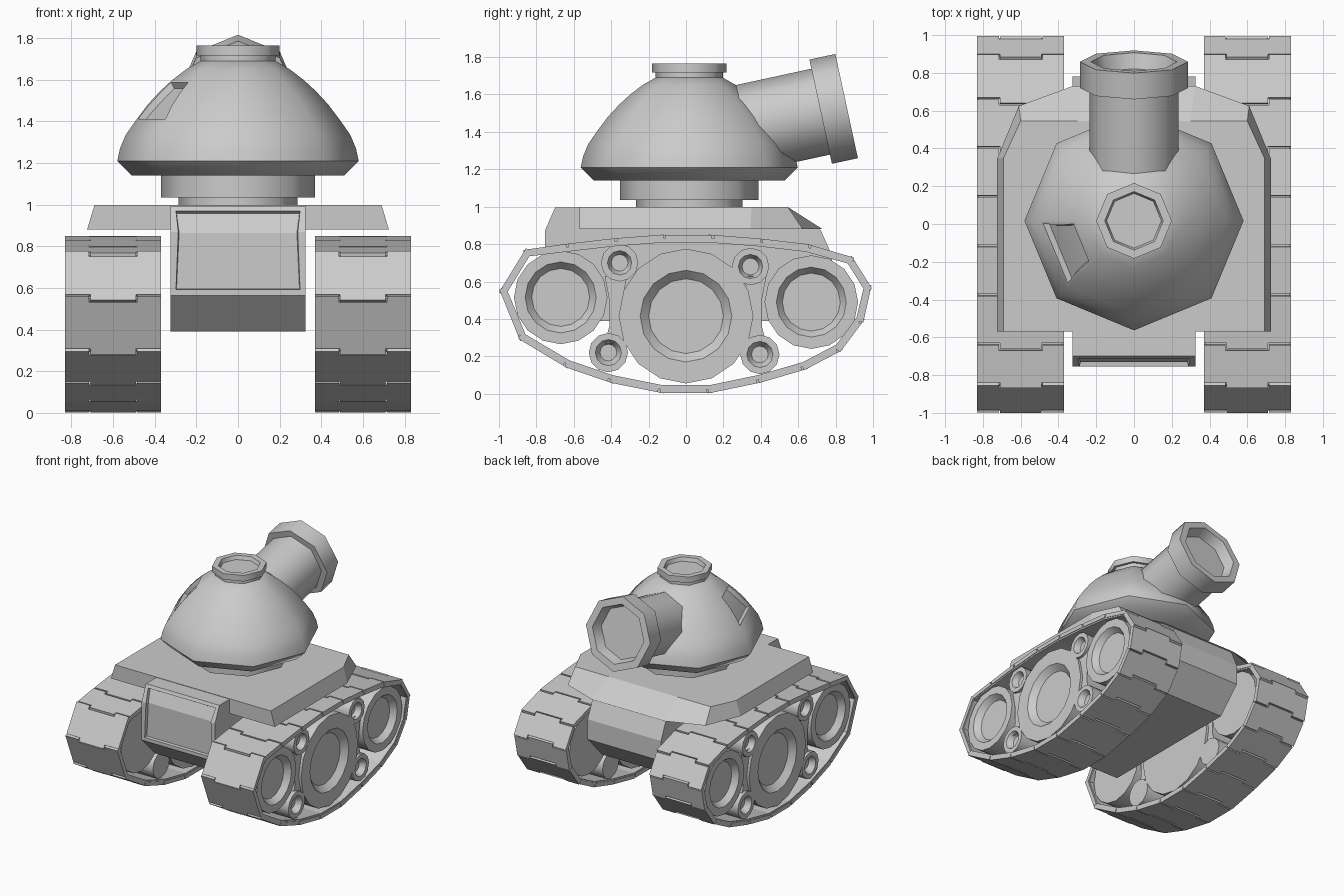
import bpy, bmesh
from math import sin, cos, pi, radians
from mathutils import Matrix, Vector

if "Cube" in bpy.data.objects:
    bpy.data.objects.remove(bpy.data.objects["Cube"])


def add_loft(bm, rings, closed=False):
    """Skin a list of matching rings; cap the ends unless it is a closed loop."""
    vs = [[bm.verts.new(p) for p in r] for r in rings]
    n = len(vs[0])
    pairs = list(zip(vs, vs[1:])) + ([(vs[-1], vs[0])] if closed else [])
    for a, b in pairs:
        for i in range(n):
            j = (i + 1) % n
            bm.faces.new((a[i], a[j], b[j], b[i]))
    if not closed:
        bm.faces.new(vs[0][::-1])
        bm.faces.new(vs[-1])


def finish(name, bm, smooth=0, mirror=False):
    bmesh.ops.recalc_face_normals(bm, faces=bm.faces[:])
    if smooth:
        for f in bm.faces:
            f.smooth = True
        for e in bm.edges:
            e.smooth = e.calc_face_angle(0) < radians(smooth)
    me = bpy.data.meshes.new(name)
    bm.to_mesh(me)
    bm.free()
    ob = bpy.data.objects.new(name, me)
    bpy.context.collection.objects.link(ob)
    if mirror:
        ob.modifiers.new("Mirror", 'MIRROR')
    return ob


def lathe_rings(profile, n, mat):
    return [[mat @ Vector((r * cos(2 * pi * i / n), r * sin(2 * pi * i / n), h))
             for i in range(n)] for r, h in profile]


def lathe(name, profile, n, mat, smooth=50):
    bm = bmesh.new()
    add_loft(bm, lathe_rings(profile, n, mat))
    return finish(name, bm, smooth)


# Track: interlocking links around a loop of joints (y, z)
joints = [(.99, .57), (.89, .73), (.65, .80), (.39, .83), (.13, .85), (-.13, .85),
          (-.39, .83), (-.65, .80), (-.86, .77), (-.995, .55), (-.89, .29), (-.64, .14),
          (-.40, .058), (-.13, .004), (.13, .004), (.40, .06), (.64, .13), (.83, .23),
          (.95, .39)]
P = [Vector((0, y, z)) for y, z in joints]
N = len(P)
XC, HW, TW, G, S = .60, .23, .115, .006, .015
T = [(P[(i + 1) % N] - P[i]).normalized() for i in range(N)]
INW = [Vector((0, -t.z, t.y)) for t in T]

bm = bmesh.new()
for i in range(N):
    L = (P[(i + 1) % N] - P[i]).length
    half = [(TW, S + G), (TW, G - S), (HW, G - S), (HW, L - S - G),
            (TW - G, L - S - G), (TW - G, L + S - G)]
    outline = half + [(-x, s) for x, s in reversed(half)]
    ring = [P[i] + T[i] * s + Vector((XC + x, 0, 0)) for x, s in outline]
    add_loft(bm, [ring, [p + INW[i] * .03 for p in ring]])
finish("track_links", bm, mirror=True)

# Thin belt joining the links from inside
bm = bmesh.new()
rings = []
for i in range(N):
    m = (INW[i] + INW[i - 1]).normalized()
    rings.append([P[i] + m * d + Vector((XC + x, 0, 0))
                  for x, d in ((-.225, .018), (.225, .018), (.225, .042), (-.225, .042))])
add_loft(bm, rings, closed=True)
finish("track_belt", bm, mirror=True)

# Wheels: y, z, radius, hole radius, hole floor radius
wheels = [(0, .415, .36, .245, .20), (-.67, .515, .25, .19, .155), (.67, .49, .25, .187, .155),
          (-.355, .70, .10, .065, .045), (.345, .68, .10, .065, .045),
          (-.415, .22, .105, .07, .045), (.395, .21, .105, .07, .045)]
bm = bmesh.new()
for y, z, r, hole, floor in wheels:
    mat = Matrix.Translation((0, y, z)) @ Matrix.Rotation(pi / 2, 4, 'Y')
    prof = [(r, .39), (r, .81), (hole, .81), (floor, .765)]
    add_loft(bm, lathe_rings(prof, 16 if r > .2 else 12, mat))
finish("wheels", bm, 35, mirror=True)

# Waisted struts between the small wheels
bm = bmesh.new()
for c in (-.375, .37):
    side = [(.06, .27), (.035, .36), (.035, .50), (.06, .63)]
    outline = [(c + w, z) for w, z in side] + [(c - w, z) for w, z in reversed(side)]
    add_loft(bm, [[(x, y, z) for y, z in outline] for x in (.41, .79)])
finish("wheel_struts", bm, mirror=True)

# Hull with a recessed front panel
profile = [(-.755, .565), (-.755, .87), (-.70, .995), (.54, .995), (.72, .875),
           (.78, .74), (.78, .58), (.60, .39), (-.58, .39)]
bm = bmesh.new()
add_loft(bm, [[(x, y, z) for y, z in profile] for x in (-.325, .325)])
bmesh.ops.recalc_face_normals(bm, faces=bm.faces[:])
front = [f for f in bm.faces if f.normal.y < -.8]
bmesh.ops.inset_region(bm, faces=front, thickness=.038, depth=0)
bmesh.ops.inset_region(bm, faces=front, thickness=.004, depth=-.025)
finish("hull", bm)

# Deck plate over the tracks with sloped edges
low = [(.725, -.57), (.725, .345), (.61, .625), (.325, .73)]
top = [(.69, -.57), (.69, .35), (.60, .545), (.30, .545)]
bm = bmesh.new()
add_loft(bm, [[(x, y, z) for x, y in pts] + [(-x, y, z) for x, y in reversed(pts)]
              for pts, z in ((low, .88), (top, .998))])
finish("deck_plate", bm)

# Turret neck rings
centre = Matrix.Translation((0, .017, 0))
lathe("turret_neck", [(.285, .98), (.285, 1.05)], 8, centre)
lathe("turret_ring", [(.37, 1.035), (.37, 1.15)], 8, centre)

# Turret dome with a recessed window in one facet
dome = [(.51, 1.14), (.58, 1.21), (.567, 1.27), (.54, 1.335), (.495, 1.40), (.435, 1.48),
        (.375, 1.545), (.315, 1.60), (.25, 1.65), (.18, 1.69)]
bm = bmesh.new()
add_loft(bm, lathe_rings(dome, 8, centre))
bmesh.ops.recalc_face_normals(bm, faces=bm.faces[:])
window = []
for f in bm.faces:
    c = f.calc_center_median()
    if 1.40 < c.z < 1.60 and c.x < -.2 and -.3 < c.y < 0:
        window.append(f)
bmesh.ops.inset_region(bm, faces=window, thickness=.022, depth=0)
bmesh.ops.inset_region(bm, faces=window, thickness=.014, depth=-.03)
finish("turret_dome", bm, 50)

# Top hatch
lathe("hatch", [(.18, 1.65), (.18, 1.717), (.20, 1.717), (.20, 1.765), (.155, 1.765),
                (.145, 1.735)], 8, centre)

# Barrel and muzzle, tilted upward toward the back
tilt = radians(12.2)
gun = Matrix.Translation((0, .72, 1.508)) @ Matrix.Rotation(tilt - pi / 2, 4, 'X')
lathe("barrel", [(.235, -.58), (.235, .03)], 8, gun)
lathe("muzzle", [(.20, 0), (.285, 0), (.285, .142), (.228, .142), (.205, .06)], 8, gun)
